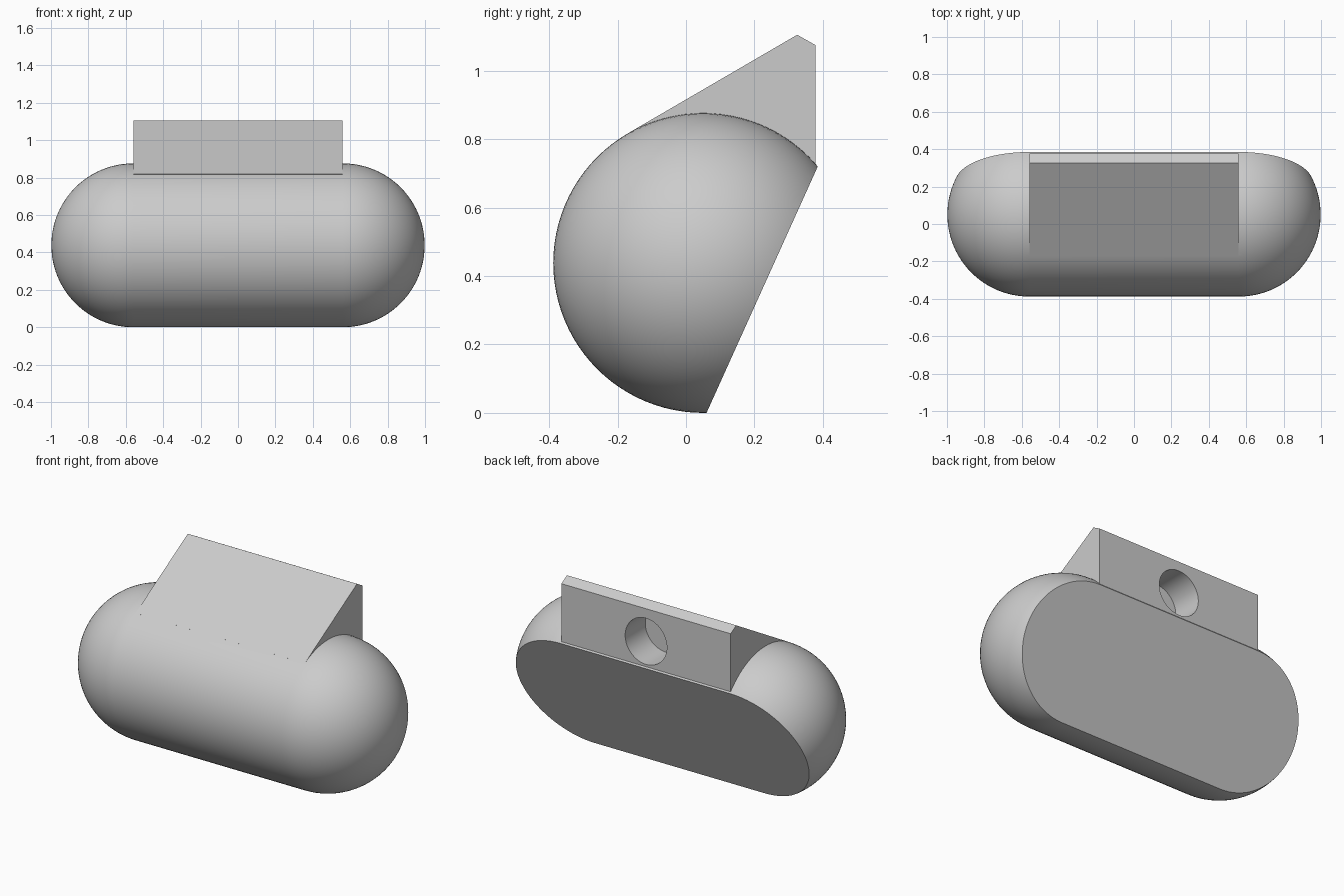
import bpy, bmesh
from math import sin, cos, pi, tau
from mathutils import Vector, Matrix

if "Cube" in bpy.data.objects:
    bpy.data.objects.remove(bpy.data.objects["Cube"])

RADIUS = 0.438
HALF = 0.56                        # half length of the straight middle
CENTRE = Vector((0, 0.05, RADIUS))

grey = bpy.data.materials.new("light grey")
grey.use_nodes = True
colour = (0.6, 0.6, 0.6, 1)
grey.diffuse_color = colour
grey.node_tree.nodes["Principled BSDF"].inputs["Base Color"].default_value = colour


def finish(bm, name):
    bmesh.ops.recalc_face_normals(bm, faces=bm.faces)
    mesh = bpy.data.meshes.new(name)
    bm.to_mesh(mesh)
    bm.free()
    mesh.materials.append(grey)
    obj = bpy.data.objects.new(name, mesh)
    bpy.context.collection.objects.link(obj)
    return obj


def combine(target, other, operation):
    mod = target.modifiers.new(operation.lower(), 'BOOLEAN')
    mod.operation = operation
    mod.solver = 'EXACT'
    mod.object = other
    bpy.context.view_layer.objects.active = target
    bpy.ops.object.modifier_apply(modifier=mod.name)
    bpy.data.objects.remove(other)


# Capsule body: half-circle ends spun about the x axis, then sliced flat behind
bm = bmesh.new()
steps = 24
outline = []
for side in (1, -1):
    for i in range(steps + 1):
        a = pi / 2 * (i if side > 0 else steps - i) / steps
        outline.append((side * (HALF + RADIUS * cos(a)), 0, RADIUS * sin(a)))
verts = [bm.verts.new(CENTRE + Vector(p)) for p in outline]
edges = [bm.edges.new(pair) for pair in zip(verts, verts[1:])]
bmesh.ops.spin(bm, geom=verts + edges, cent=CENTRE, axis=(1, 0, 0),
               angle=tau, steps=96, use_duplicate=False)
bmesh.ops.remove_doubles(bm, verts=bm.verts, dist=0.0005)
bmesh.ops.bisect_plane(bm, geom=bm.verts[:] + bm.edges[:] + bm.faces[:],
                       plane_co=(0, 0.06, 0), plane_no=(0, 0.72, -0.325),
                       clear_outer=True)
bmesh.ops.holes_fill(bm, edges=[e for e in bm.edges if e.is_boundary], sides=0)
body = finish(bm, "capsule_body")

# Wedge mount: side profile extruded across the straight middle
bm = bmesh.new()
profile = [(-0.168, 0.818), (0.325, 1.105), (0.378, 1.075), (0.378, 0.71), (0.1, 0.5)]
face = bm.faces.new([bm.verts.new((-HALF, y, z)) for y, z in profile])
side = bmesh.ops.extrude_face_region(bm, geom=[face])
bmesh.ops.translate(bm, vec=(2 * HALF, 0, 0),
                    verts=[v for v in side["geom"] if isinstance(v, bmesh.types.BMVert)])
combine(body, finish(bm, "wedge_mount"), 'UNION')

# Blind round socket in the back of the mount
bm = bmesh.new()
depth = 0.19
place = Matrix.Translation((0, 0.378, 0.88)) @ Matrix.Rotation(pi / 2, 4, 'X')
bmesh.ops.create_cone(bm, cap_ends=True, segments=64, radius1=0.138, radius2=0.138,
                      depth=2 * depth, matrix=place)
combine(body, finish(bm, "socket_cutter"), 'DIFFERENCE')

# Smooth the rounded surface, keep the cuts crisp
bpy.ops.object.select_all(action='DESELECT')
body.select_set(True)
bpy.context.view_layer.objects.active = body
bpy.ops.object.shade_smooth_by_angle(angle=pi / 9)
